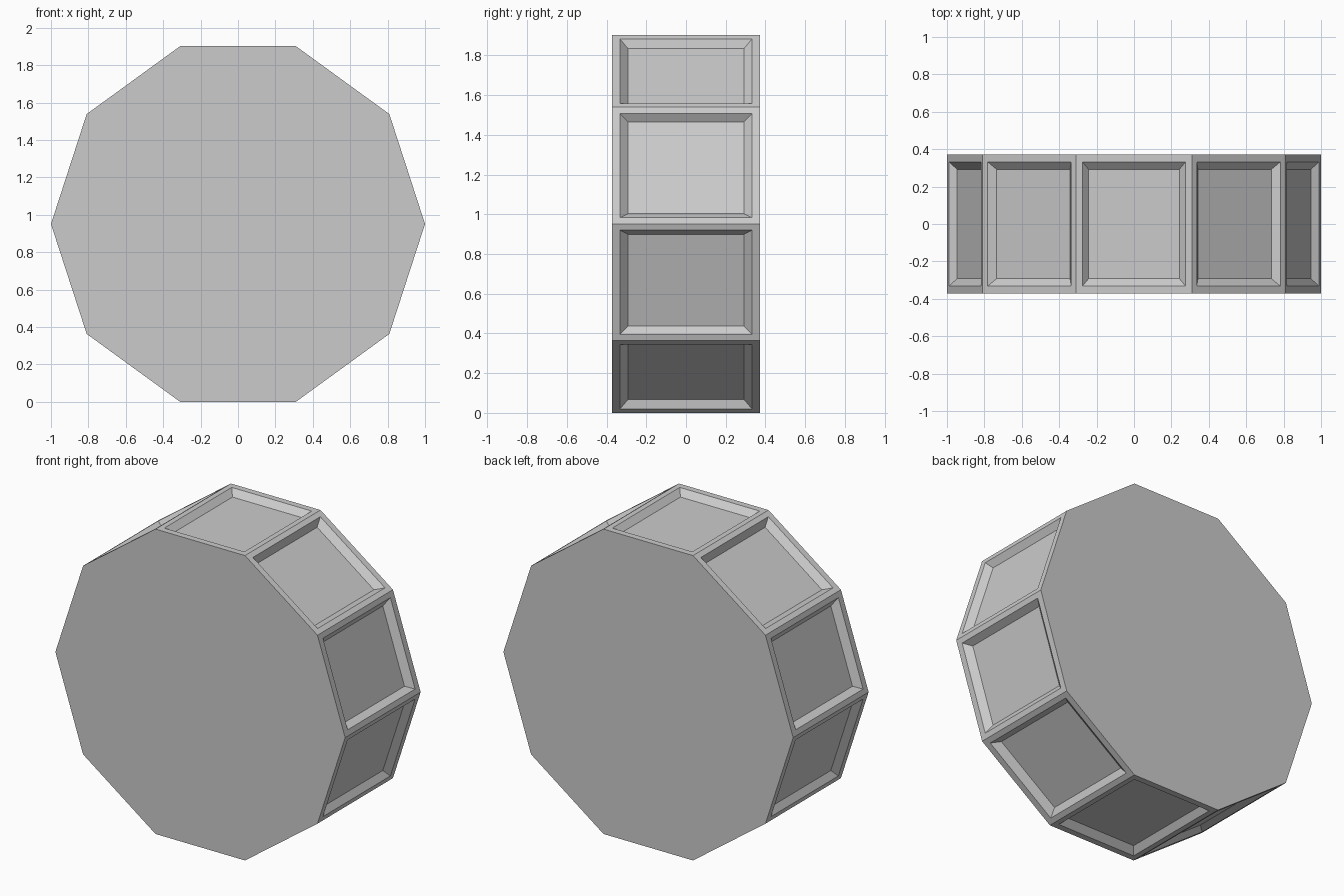
import bpy, bmesh, math
from mathutils import Matrix

if "Cube" in bpy.data.objects:
    bpy.data.objects.remove(bpy.data.objects["Cube"])

SIDES = 10
HALF_DEPTH = 0.372
CENTRE_Z = math.sin(math.radians(72))


def scaled_inset(bm, face, factor, depth):
    """Inset a face in proportion to its size, then sink it along its normal."""
    normal = face.normal.copy()
    centre = face.calc_center_median()
    bmesh.ops.inset_individual(bm, faces=[face], thickness=0.01)
    for v in face.verts:
        # nearest original corner is recovered from its linked outer vertex
        outer = next(e.other_vert(v) for e in v.link_edges if face not in e.link_faces)
        v.co = centre + (outer.co - centre) * factor - normal * depth


bm = bmesh.new()

# Ten-sided drum lying on one flat side
bmesh.ops.create_cone(bm, cap_ends=True, segments=SIDES, radius1=1, radius2=1,
                      depth=2 * HALF_DEPTH,
                      matrix=Matrix.Rotation(math.radians(90), 4, 'X'))
start = min(bm.verts, key=lambda v: abs(math.atan2(v.co.z, v.co.x)))
turn = math.atan2(start.co.z, start.co.x)
bmesh.ops.rotate(bm, verts=bm.verts, matrix=Matrix.Rotation(turn, 3, 'Y'))
bmesh.ops.translate(bm, verts=bm.verts, vec=(0, 0, CENTRE_Z))
bm.normal_update()

# Recessed panel with sloped walls on every rim face
for face in [f for f in bm.faces if abs(f.normal.y) < 0.5]:
    scaled_inset(bm, face, 0.893, 0)
    scaled_inset(bm, face, 0.878, 0.036)

bmesh.ops.recalc_face_normals(bm, faces=bm.faces)
mesh = bpy.data.meshes.new("panelled_drum")
bm.to_mesh(mesh)
bm.free()
drum = bpy.data.objects.new("panelled_drum", mesh)
bpy.context.collection.objects.link(drum)
